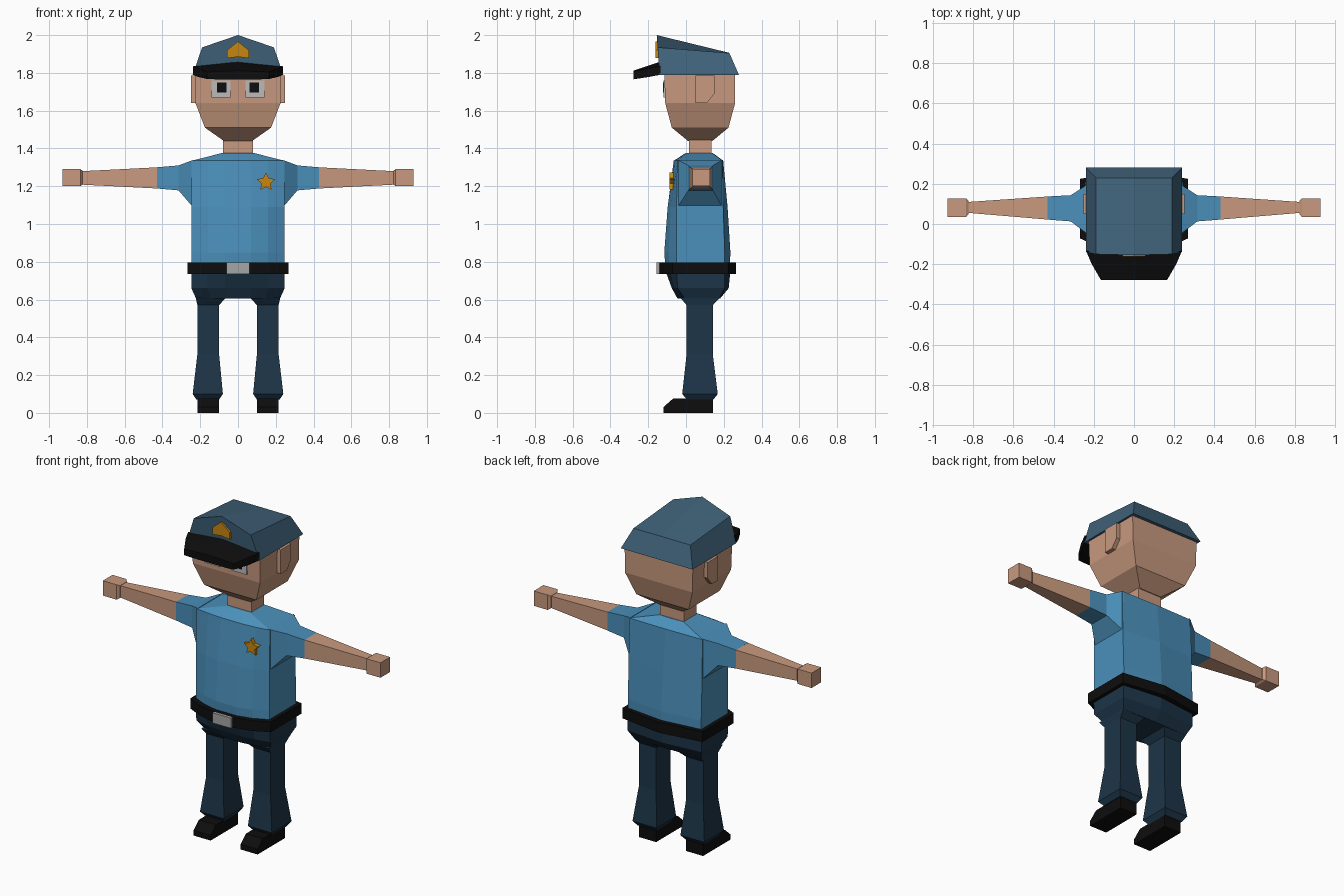
import bpy, bmesh, math

if "Cube" in bpy.data.objects:
    bpy.data.objects.remove(bpy.data.objects["Cube"])

COLOURS = {
    "skin": (0.58, 0.32, 0.21), "shirt_blue": (0.07, 0.28, 0.50),
    "cap_blue": (0.05, 0.12, 0.19), "navy": (0.012, 0.035, 0.065),
    "black": (0.004, 0.004, 0.004), "gold": (0.57, 0.24, 0.005),
    "eye_grey": (0.5, 0.5, 0.5), "metal": (0.38, 0.38, 0.38),
}
mats = {}
for key, rgb in COLOURS.items():
    mats[key] = bpy.data.materials.new(key)
    mats[key].diffuse_color = (*rgb, 1)


def loft(name, rings, colour, mirror=False):
    """Skin a list of equal-length point rings into a closed solid."""
    bm = bmesh.new()
    vs = [[bm.verts.new(p) for p in r] for r in rings]
    n = len(vs[0])
    for a, b in zip(vs, vs[1:]):
        for i in range(n):
            j = (i + 1) % n
            bm.faces.new((a[i], a[j], b[j], b[i]))
    bm.faces.new(vs[0])
    bm.faces.new(vs[-1])
    bmesh.ops.recalc_face_normals(bm, faces=bm.faces)
    me = bpy.data.meshes.new(name)
    bm.to_mesh(me)
    bm.free()
    me.materials.append(mats[colour])
    ob = bpy.data.objects.new(name, me)
    bpy.context.collection.objects.link(ob)
    if mirror:
        m = ob.modifiers.new("mirror", "MIRROR")
        m.use_mirror_merge = False
    return ob


def rect_z(z, x0, x1, y0, y1):
    return [(x0, y0, z), (x1, y0, z), (x1, y1, z), (x0, y1, z)]


def rect_x(x, y0, y1, z0, z1):
    return [(x, y0, z0), (x, y1, z0), (x, y1, z1), (x, y0, z1)]


def box(name, x0, x1, y0, y1, z0, z1, colour, mirror=False):
    return loft(name, [rect_z(z0, x0, x1, y0, y1), rect_z(z1, x0, x1, y0, y1)], colour, mirror)


def body(z, w, corner_f, front, corner_b, back):
    """Body section with a rounded belly and a slightly bowed back."""
    mid = corner_f + 0.65 * (front - corner_f)
    return [(-w, corner_f, z), (-.65 * w, mid, z), (-.28 * w, front, z),
            (.28 * w, front, z), (.65 * w, mid, z), (w, corner_f, z),
            (w, corner_b, z), (0, back, z), (-w, corner_b, z)]


def plate(name, outline, y0, y1, colour):
    return loft(name, [[(x, y, z) for x, z in outline] for y in (y0, y1)], colour)


# Head and neck
loft("head", [rect_z(1.44, -.075, .075, .01, .14), rect_z(1.51, -.175, .175, -.075, .225),
              rect_z(1.64, -.225, .225, -.11, .26), rect_z(1.80, -.228, .228, -.115, .26)], "skin")
box("neck", -.08, .08, .015, .135, 1.36, 1.45, "skin")

# Ears
ear = [(.05, 1.64), (.11, 1.64), (.15, 1.69), (.15, 1.785), (.05, 1.785)]
loft("ear", [[(x, y, z) for y, z in ear] for x in (.21, .25)], "skin", True)

# Eyes
box("eye", .04, .14, -.12, -.10, 1.67, 1.76, "eye_grey", True)
box("pupil", .062, .112, -.123, -.11, 1.695, 1.748, "black", True)

# Cap crown, peaked at the front and flat at the back
def crown(yb, yt, ridge_z, side_z, peak_y):
    return [(-.24, yb, 1.79), (.24, yb, 1.79), (.19, yt, side_z),
            (0, peak_y, ridge_z), (-.19, yt, side_z)]

loft("cap_crown", [crown(-.14, -.15, 2.0, 1.935, -.155),
                   crown(.28, .23, 1.906, 1.905, .23)], "cap_blue")

# Cap visor
def visor(y, w, bottom, bottom_mid, top, top_mid):
    return [(-w, y, bottom), (-.7 * w, y, bottom_mid), (.7 * w, y, bottom_mid),
            (w, y, bottom), (w, y, top), (0, y, top_mid), (-w, y, top)]

loft("cap_visor", [visor(-.135, .238, 1.79, 1.79, 1.835, 1.86),
                   visor(-.20, .21, 1.778, 1.778, 1.825, 1.838),
                   visor(-.278, .165, 1.768, 1.766, 1.805, 1.812)], "black")

# Cap emblem
plate("cap_emblem", [(-.058, 1.878), (0, 1.885), (.058, 1.878), (.058, 1.92), (0, 1.967), (-.058, 1.92)],
      -.162, -.14, "gold")

# Shirt
loft("shirt", [body(.76, .245, -.05, -.108, .205, .232), body(.85, .245, -.05, -.115, .205, .235),
               body(1.09, .245, -.05, -.097, .197, .22), body(1.335, .245, -.045, -.065, .193, .197),
               body(1.377, .08, .005, 0, .137, .14)], "shirt_blue")

# Sleeves, arms and hands
loft("sleeve", [rect_x(.235, -.048, .195, 1.085, 1.34), rect_x(.315, .013, .143, 1.178, 1.31),
                rect_x(.43, .022, .137, 1.188, 1.30)], "shirt_blue", True)
loft("forearm", [rect_x(.428, .022, .137, 1.188, 1.30), rect_x(.82, .055, .11, 1.208, 1.28),
                 rect_x(.84, .055, .11, 1.208, 1.28)], "skin", True)
loft("hand", [rect_x(.823, .05, .115, 1.208, 1.282), rect_x(.835, .035, .127, 1.2, 1.29),
              rect_x(.928, .035, .127, 1.2, 1.29)], "skin", True)

# Star badge
star = []
for i in range(10):
    r = .05 if i % 2 == 0 else .026
    a = math.pi / 2 + i * math.pi / 5
    star.append((.148 + r * math.cos(a), 1.222 + r * math.sin(a)))
plate("star_badge", star, -.088, -.055, "gold")

# Belt and buckle
loft("belt", [body(z, .268, -.072, -.14, .225, .265) for z in (.735, .797)], "black")
box("buckle", -.062, .062, -.155, -.13, .735, .797, "metal")

# Trousers
loft("trouser_hips", [body(.605, .222, -.005, -.045, .175, .18), body(.66, .247, -.045, -.075, .205, .226),
                      body(.75, .247, -.05, -.108, .205, .235)], "navy")
loft("trouser_leg", [rect_z(.07, .10, .22, .005, .145), rect_z(.10, .08, .24, -.02, .168),
                     rect_z(.31, .10, .215, .003, .142), rect_z(.57, .10, .215, .003, .142),
                     rect_z(.61, .065, .224, -.03, .18)], "navy", True)

# Shoes
shoe = [(-.118, 0), (-.118, .032), (-.068, .076), (.142, .076), (.142, 0)]
loft("shoe", [[(x, y, z) for y, z in shoe] for x in (.10, .214)], "black", True)

for m in bpy.data.materials:
    if m.users and not m.is_grease_pencil:
        m.use_nodes = True
        m.node_tree.nodes["Principled BSDF"].inputs["Base Color"].default_value = m.diffuse_color
